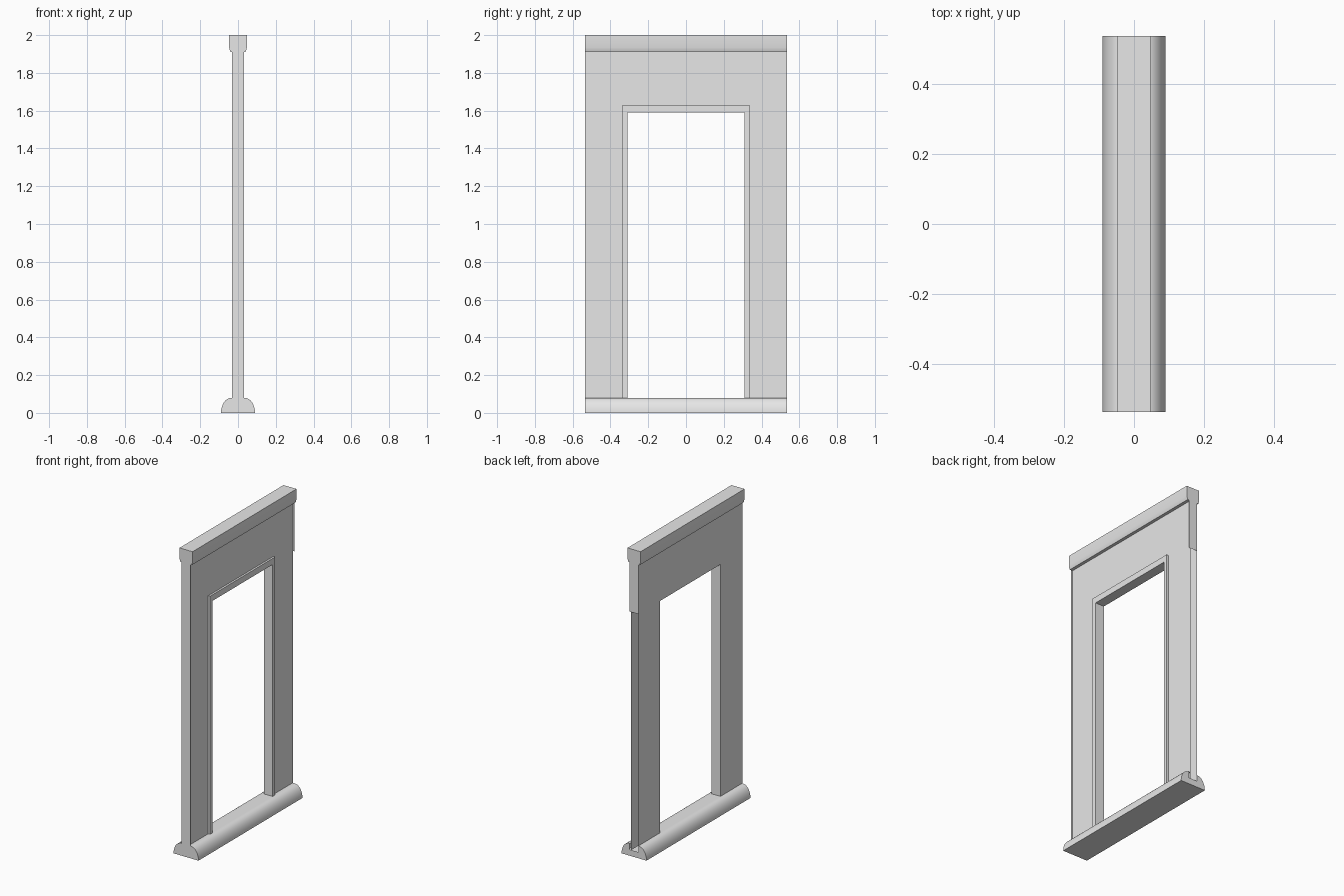
import bpy
import bmesh
import math
from mathutils import Vector

cube = bpy.data.objects.get("Cube")
if cube:
    bpy.data.objects.remove(cube, do_unlink=True)

# Single plaster grey
plaster = bpy.data.materials.new("plaster_grey")
plaster.use_nodes = True
GREY = (0.8, 0.8, 0.8, 1)
plaster.diffuse_color = GREY
plaster.node_tree.nodes["Principled BSDF"].inputs["Base Color"].default_value = GREY

# Main measurements
END = 0.535                      # half length of the wall
BACK, FACE, RIM = -0.031, 0.02, 0.033   # wall planes and raised trim
SIDE = 0.031                     # half width of the end panels
FLOOR, HEAD, CORNICE, TOP = 0.08, 1.59, 1.91, 2.0
OPEN, TRIM, TRIM_TOP = 0.31, 0.335, 1.63


def face(bm, points, facing):
    """Add one face turned towards the facing direction."""
    f = bm.faces.new([bm.verts.new(p) for p in points])
    f.normal_update()
    if f.normal.dot(Vector(facing)) < 0:
        f.normal_flip()


def rect(bm, axis, pos, a, b, sign):
    """Add a rectangle on the plane axis = pos, spanning ranges a and b."""
    points = []
    for u, v in ((a[0], b[0]), (a[1], b[0]), (a[1], b[1]), (a[0], b[1])):
        p = [u, v]
        p.insert(axis, pos)
        points.append(p)
    facing = [0, 0, 0]
    facing[axis] = sign
    face(bm, points, facing)


def finish(name, bm, smooth=False):
    bmesh.ops.remove_doubles(bm, verts=bm.verts[:], dist=0.0005)
    mesh = bpy.data.meshes.new(name)
    bm.to_mesh(mesh)
    bm.free()
    mesh.materials.append(plaster)
    ob = bpy.data.objects.new(name, mesh)
    bpy.context.collection.objects.link(ob)
    if smooth:
        bpy.ops.object.select_all(action="DESELECT")
        ob.select_set(True)
        bpy.context.view_layer.objects.active = ob
        bpy.ops.object.shade_smooth_by_angle(angle=math.radians(35))


def sweep(bm, profile, middle):
    """Run an x-z profile along the length, facing away from middle height."""
    for (x0, z0), (x1, z1) in zip(profile, profile[1:]):
        nrm = Vector((z1 - z0, 0, x0 - x1))
        out = Vector(((x0 + x1) / 2, 0, (z0 + z1) / 2 - middle))
        if nrm.dot(out) < 0:
            nrm.negate()
        face(bm, [(x0, -END, z0), (x1, -END, z1), (x1, END, z1), (x0, END, z0)], nrm)


def end_cap(bm, profile, side):
    face(bm, [(x, side * END, z) for x, z in profile], (0, side, 0))


def mirrored(half):
    return half + [(-x, z) for x, z in reversed(half)]


# Rounded base, open under the wall and notched at the far end
STEPS = 8
arc = [(0.035 + 0.055 * math.cos(t), FLOOR * math.sin(t))
       for t in (math.pi / 2 * i / STEPS for i in range(STEPS + 1))]
half = arc + [(SIDE, FLOOR)]
left_half = [(-x, z) for x, z in half]
bm = bmesh.new()
sweep(bm, half, 0)
sweep(bm, left_half, 0)
rect(bm, 2, 0, (-0.09, 0.09), (-END, END), -1)
rect(bm, 2, FLOOR, (FACE, SIDE), (-END, END), 1)
end_cap(bm, mirrored(half), -1)
end_cap(bm, mirrored(half + [(SIDE, FLOOR / 2)]), 1)
finish("base_moulding", bm, True)

# Cornice with a tapered lower edge
crown = mirrored([(0.047, TOP), (0.047, 1.935), (0.044, 1.922), (0.04, CORNICE)])
bm = bmesh.new()
sweep(bm, crown + crown[:1], 1.955)
for side in (-1, 1):
    end_cap(bm, crown, side)
finish("cornice", bm, True)

# Two wall skins around the doorway
bm = bmesh.new()
for x, sign in ((BACK, -1), (FACE, 1)):
    for side in (-1, 1):
        rect(bm, 0, x, sorted((side * OPEN, side * END)), (FLOOR / 2, HEAD), sign)
    rect(bm, 0, x, (-END, END), (HEAD, CORNICE), sign)
finish("wall_skins", bm)

# End panels: full height in front, lintel height only behind
bm = bmesh.new()
rect(bm, 1, -END, (-SIDE, SIDE), (FLOOR, CORNICE), -1)
rect(bm, 1, END, (-SIDE, SIDE), (HEAD, CORNICE), 1)
finish("end_panels", bm)

# Doorway lining and threshold
bm = bmesh.new()
for side in (-1, 1):
    rect(bm, 1, side * OPEN, (BACK, RIM), (FLOOR, HEAD), -side)
rect(bm, 2, HEAD, (BACK, RIM), (-OPEN, OPEN), -1)
rect(bm, 2, FLOOR, (-SIDE, SIDE), (-OPEN, OPEN), 1)
finish("doorway_lining", bm)

# Raised trim on the left side of the wall
bm = bmesh.new()
for side in (-1, 1):
    rect(bm, 0, RIM, sorted((side * OPEN, side * TRIM)), (FLOOR, HEAD), 1)
    rect(bm, 1, side * TRIM, (FACE, RIM), (FLOOR, TRIM_TOP), side)
rect(bm, 0, RIM, (-TRIM, TRIM), (HEAD, TRIM_TOP), 1)
rect(bm, 2, TRIM_TOP, (FACE, RIM), (-TRIM, TRIM), 1)
finish("doorway_trim", bm)
